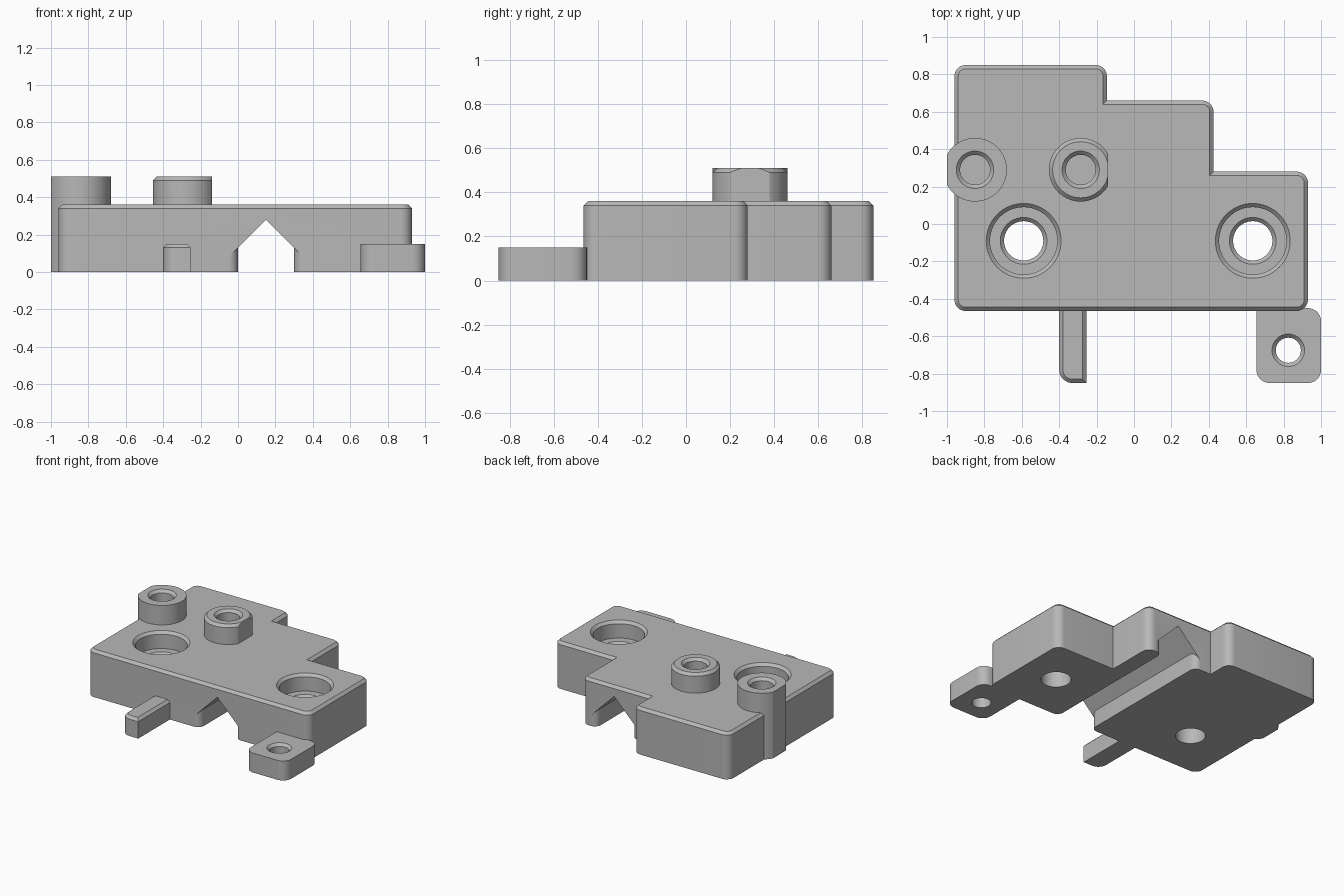
import bpy, bmesh
from math import sin, cos, pi, radians
from mathutils import Vector

if "Cube" in bpy.data.objects:
    bpy.data.objects.remove(bpy.data.objects["Cube"], do_unlink=True)

grey = bpy.data.materials.new("matte grey")
grey.use_nodes = True
grey.diffuse_color = (0.48, 0.48, 0.48, 1)
grey.node_tree.nodes["Principled BSDF"].inputs["Base Color"].default_value = (0.48, 0.48, 0.48, 1)


def finish(name, bm):
    bmesh.ops.recalc_face_normals(bm, faces=bm.faces[:])
    mesh = bpy.data.meshes.new(name)
    bm.to_mesh(mesh)
    bm.free()
    mesh.materials.append(grey)
    obj = bpy.data.objects.new(name, mesh)
    bpy.context.scene.collection.objects.link(obj)
    return obj


def rounded(corners, steps=8):
    """Outline from (x, y, radius) square corners."""
    pts = []
    for i, (x, y, r) in enumerate(corners):
        p = Vector((x, y))
        if r == 0:
            pts.append(p)
            continue
        u = (Vector(corners[i - 1][:2]) - p).normalized() * r
        v = (Vector(corners[(i + 1) % len(corners)][:2]) - p).normalized() * r
        for k in range(steps + 1):
            t = pi / 2 * k / steps
            pts.append(p + u + v - v * cos(t) - u * sin(t))
    return [p for i, p in enumerate(pts) if (p - pts[i - 1]).length > 1e-5]


def prism(name, outline, z0, z1, chamfer=0):
    """Upright block with an optional chamfer round its top."""
    bm = bmesh.new()
    base = bm.faces.new([bm.verts.new((p[0], p[1], z0)) for p in outline])
    geom = bmesh.ops.extrude_face_region(bm, geom=[base])["geom"]
    top = [v for v in geom if isinstance(v, bmesh.types.BMVert)]
    bmesh.ops.translate(bm, verts=top, vec=(0, 0, z1 - z0))
    if not any(base in e.link_faces for e in bm.edges):
        bm.faces.new([v for v in bm.verts if v not in top])
    if chamfer:
        rim = [e for e in bm.edges if all(v.co.z > z1 - 1e-4 for v in e.verts)]
        bmesh.ops.bevel(bm, geom=rim, offset=chamfer, segments=1, affect='EDGES')
    return finish(name, bm)


def turned(name, x, y, profile, sides=64):
    """Solid of revolution from (radius, z) points."""
    bm = bmesh.new()
    rings = [[bm.verts.new((x + r * cos(2 * pi * k / sides), y + r * sin(2 * pi * k / sides), z))
              for k in range(sides)] for r, z in profile]
    for a, b in zip(rings, rings[1:]):
        for k in range(sides):
            j = (k + 1) % sides
            bm.faces.new((a[k], a[j], b[j], b[k]))
    bm.faces.new(rings[0][::-1])
    bm.faces.new(rings[-1])
    return finish(name, bm)


def boolean(obj, tool, operation='DIFFERENCE', keep=False):
    tool.hide_render = True
    mod = obj.modifiers.new("cut", 'BOOLEAN')
    mod.operation, mod.solver, mod.object = operation, 'EXACT', tool
    bpy.context.view_layer.objects.active = obj
    bpy.ops.object.modifier_apply(modifier=mod.name)
    if not keep:
        bpy.data.objects.remove(tool, do_unlink=True)


def rectangle(x0, x1, y0, y1):
    return [(x0, y0), (x1, y0), (x1, y1), (x0, y1)]


# Stepped main body
R = 0.06
FRONT, BACK = -0.465, 0.66
body = prism("body", rounded([
    (-0.96, FRONT, R), (0.93, FRONT, R), (0.93, 0.28, R), (0.425, 0.28, 0),
    (0.425, BACK, R), (-0.145, BACK, 0), (-0.145, 0.85, R), (-0.96, 0.85, R)]),
    0, 0.36, 0.02)

# Gabled channel with flared mouths
F = 0.05
channel = prism("channel_cutter", rounded([
    (-F, -0.6, 0), (0.3 + F, -0.6, 0), (0.3 + F, FRONT, 0), (0.3, FRONT, F),
    (0.3, BACK, F), (0.3 + F, BACK, 0), (0.3 + F, 0.8, 0), (-F, 0.8, 0),
    (-F, BACK, 0), (0, BACK, F), (0, FRONT, F), (-F, FRONT, 0)]), -0.1, 0.5)
roof = prism("roof_cutter", [(-0.35, -0.22), (0.65, -0.22), (0.15, 0.28)], -1, 1)
for v in roof.data.vertices:
    v.co = (v.co.x, -v.co.z, v.co.y)
boolean(channel, roof, 'INTERSECT')
boolean(body, channel)

# Counterbored screw holes
for x in (-0.59, 0.635):
    boolean(body, turned("bore_cutter", x, -0.09, [
        (0.105, -0.1), (0.105, 0.21), (0.125, 0.23), (0.18, 0.23), (0.18, 0.34), (0.22, 0.38)]))

# Round bosses with one flat side and a blind hole
left_boss = turned("side_boss", -0.85, 0.29, [(0.17, 0), (0.17, 0.51)])
mid_boss = turned("middle_boss", -0.285, 0.29, [(0.17, 0.1), (0.17, 0.49), (0.15, 0.51)])
boolean(left_boss, prism("flat_cutter", rectangle(-1.3, -1, 0, 0.6), -0.1, 0.7))
boolean(mid_boss, prism("flat_cutter", rectangle(-0.14, 0.2, 0, 0.6), 0, 0.7))
for boss, x in ((left_boss, -0.85), (mid_boss, -0.285)):
    hole = turned("hole_cutter", x, 0.29, [(0.08, 0.2), (0.08, 0.49), (0.12, 0.53)])
    boolean(boss, hole, keep=True)
    boolean(body, hole)

# Mounting tab with a through hole
tab = prism("mounting_tab", rounded([
    (0.655, -0.85, 0.07), (1, -0.85, 0.07), (1, -0.45, 0.07), (0.655, -0.45, 0)]), 0, 0.15)
boolean(tab, turned("tab_cutter", 0.825, -0.675, [(0.067, -0.1), (0.067, 0.13), (0.107, 0.17)]))

# Front finger
finger = prism("front_finger", rounded([
    (-0.4, -0.85, 0.07), (-0.255, -0.85, 0), (-0.255, -0.4, 0), (-0.4, -0.4, 0)]), 0, 0.15, 0.02)

# Smooth round walls, crisp edges
bpy.ops.object.select_all(action='DESELECT')
for obj in (body, left_boss, mid_boss, tab, finger):
    obj.select_set(True)
bpy.context.view_layer.objects.active = body
bpy.ops.object.shade_smooth_by_angle(angle=radians(25))
